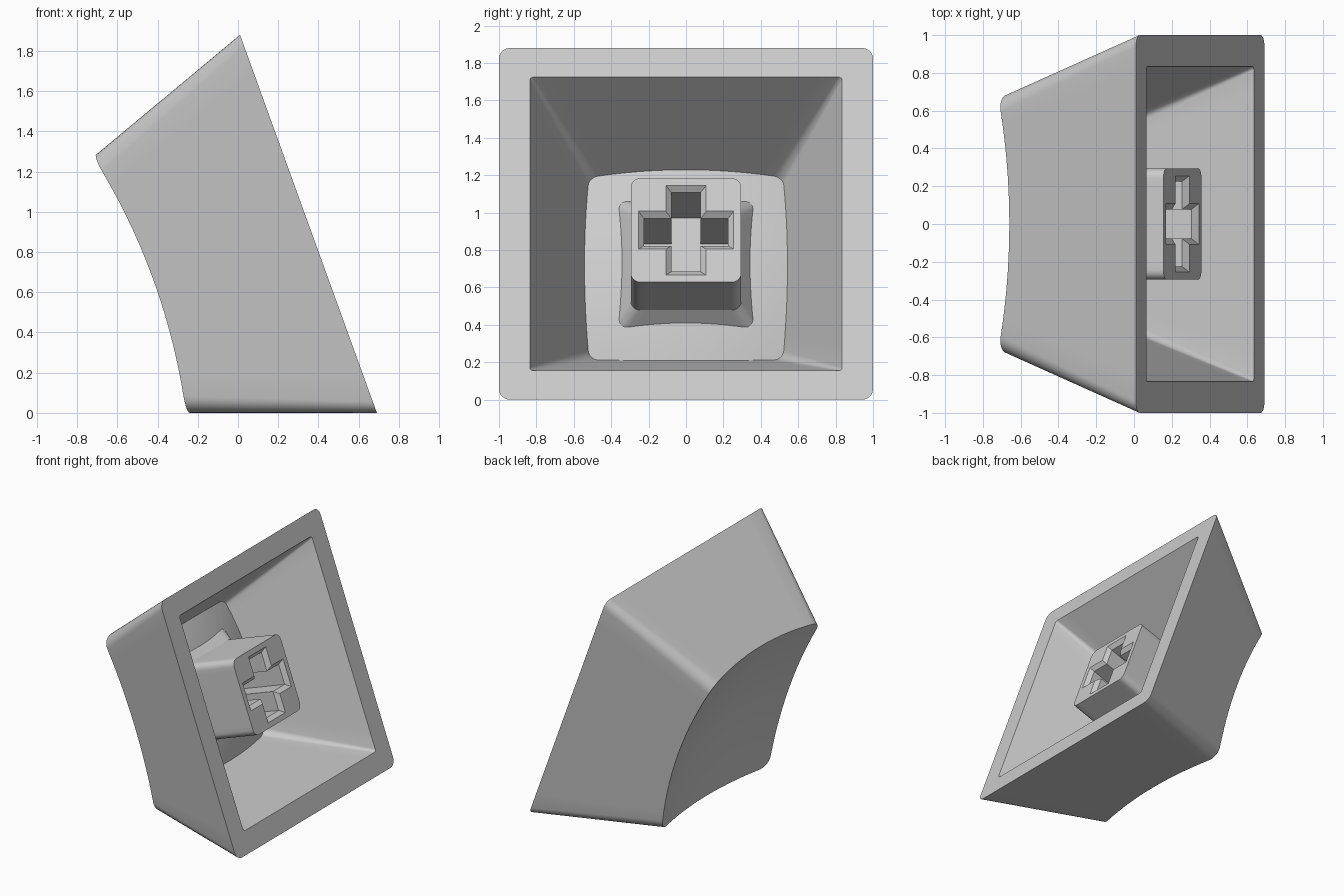
import bpy, bmesh, math
from mathutils import Vector

if "Cube" in bpy.data.objects:
    bpy.data.objects.remove(bpy.data.objects["Cube"])

# One plain plastic colour
plastic = bpy.data.materials.new("light grey plastic")
plastic.use_nodes = True
GREY = (0.6, 0.6, 0.6, 1)
plastic.diffuse_color = GREY
plastic.node_tree.nodes["Principled BSDF"].inputs["Base Color"].default_value = GREY

# Tilted frame: u runs up the rim, v along y, w goes into the cap from the rim plane
TILT = math.atan(0.362)
S, C = math.sin(TILT), math.cos(TILT)
CENTRE, U, V, W = Vector((S, 0, C)), Vector((-S, 0, C)), Vector((0, 1, 0)), Vector((-C, 0, -S))
CENTRE += Vector((0.01, 0, 0))


def place(u, v, w):
    return CENTRE + U * u + V * v + W * w


def rounded_square(half, radius, corner=6, side=14):
    """Outline of a square with round corners and subdivided straight sides."""
    inner = half - radius
    quarter = []
    for i in range(corner + 1):
        a = i / corner * math.pi / 2
        quarter.append((inner + radius * math.cos(a), inner + radius * math.sin(a)))
    for i in range(1, side):
        quarter.append((inner - 2 * inner * i / side, half))
    return four_turns(quarter)


def four_turns(quarter):
    """Repeat a quarter outline around the centre."""
    pts = []
    for _ in range(4):
        pts += quarter
        quarter = [(-v, u) for u, v in quarter]
    return pts


def flat(outline, w):
    return [(u, v, w) for u, v in outline]


def tapered_to_dish(half, taper, radius, dish):
    """Outline where the sloping walls meet the curved dish surface."""
    ring = []
    for u, v in rounded_square(1, radius):
        w = dish(0, 0)
        for _ in range(12):
            k = half - taper * w
            w = dish(u * k, v * k)
        ring.append((u * k, v * k, w))
    return ring


def dish_rings(edge, dish, steps=10):
    rings = [edge]
    for i in range(steps - 1, 0, -1):
        k = i / steps
        rings.append([(u * k, v * k, dish(u * k, v * k)) for u, v, _ in edge])
    return rings


def loft(name, rings, poles=(None, None)):
    """Skin a run of rings; close ends with a pole point or a flat face."""
    bm = bmesh.new()
    loops = [[bm.verts.new(place(*p)) for p in r] for r in rings]
    n = len(loops[0])
    for a, b in zip(loops, loops[1:]):
        for i in range(n):
            j = (i + 1) % n
            bm.faces.new((a[i], a[j], b[j], b[i]))
    for loop, pole in zip((loops[0], loops[-1]), poles):
        if pole is None:
            bm.faces.new(loop)
        else:
            tip = bm.verts.new(place(0, 0, pole))
            for i in range(n):
                bm.faces.new((loop[i], loop[(i + 1) % n], tip))
    bmesh.ops.recalc_face_normals(bm, faces=bm.faces)
    mesh = bpy.data.meshes.new(name)
    bm.to_mesh(mesh)
    bm.free()
    mesh.materials.append(plastic)
    obj = bpy.data.objects.new(name, mesh)
    bpy.context.collection.objects.link(obj)
    return obj


def smooth(obj):
    bpy.ops.object.select_all(action="DESELECT")
    obj.select_set(True)
    bpy.context.view_layer.objects.active = obj
    bpy.ops.object.shade_smooth_by_angle(angle=math.radians(25))


# Cap shell: dished outside, rim, hollow inside with a curved floor
def outer_dish(u, v):
    return 0.735 + 0.172 * (u * u + v * v)


def inner_floor(u, v):
    return 0.585 + 0.22 * (u * u + v * v)


outer_edge = tapered_to_dish(1, 0.362, 0.13, outer_dish)
inner_edge = tapered_to_dish(0.835, 0.45, 0.1, inner_floor)
shell = dish_rings(outer_edge, outer_dish)[::-1]
shell += [flat(rounded_square(1, 0.06), 0), flat(rounded_square(0.835, 0.02), 0)]
shell += dish_rings(inner_edge, inner_floor)
cap = loft("cap_shell", shell, (outer_dish(0, 0), inner_floor(0, 0)))
smooth(cap)

# Stem: rounded square post that flares where it meets the floor
stem = loft("stem", [
    flat(rounded_square(0.295, 0.05), 0.1),
    flat(rounded_square(0.295, 0.05), 0.54),
    flat(rounded_square(0.375, 0.05), 0.66),
])


# Cross-shaped socket with a chamfered mouth
def cross(long, short):
    return four_turns([(long, -short), (long, short), (short, short)])


cutter = loft("socket_cutter", [
    flat(cross(0.285, 0.138), 0.07),
    flat(cross(0.225, 0.078), 0.13),
    flat(cross(0.225, 0.078), 0.53),
])
cutter.hide_render = True
cut = stem.modifiers.new("socket", "BOOLEAN")
cut.operation = "DIFFERENCE"
cut.solver = "EXACT"
cut.object = cutter

# Bake the socket so the smoothing follows the final edges
graph = bpy.context.evaluated_depsgraph_get()
baked = bpy.data.meshes.new_from_object(stem.evaluated_get(graph))
stem.modifiers.clear()
stem.data = baked
bpy.data.objects.remove(cutter)
smooth(stem)
